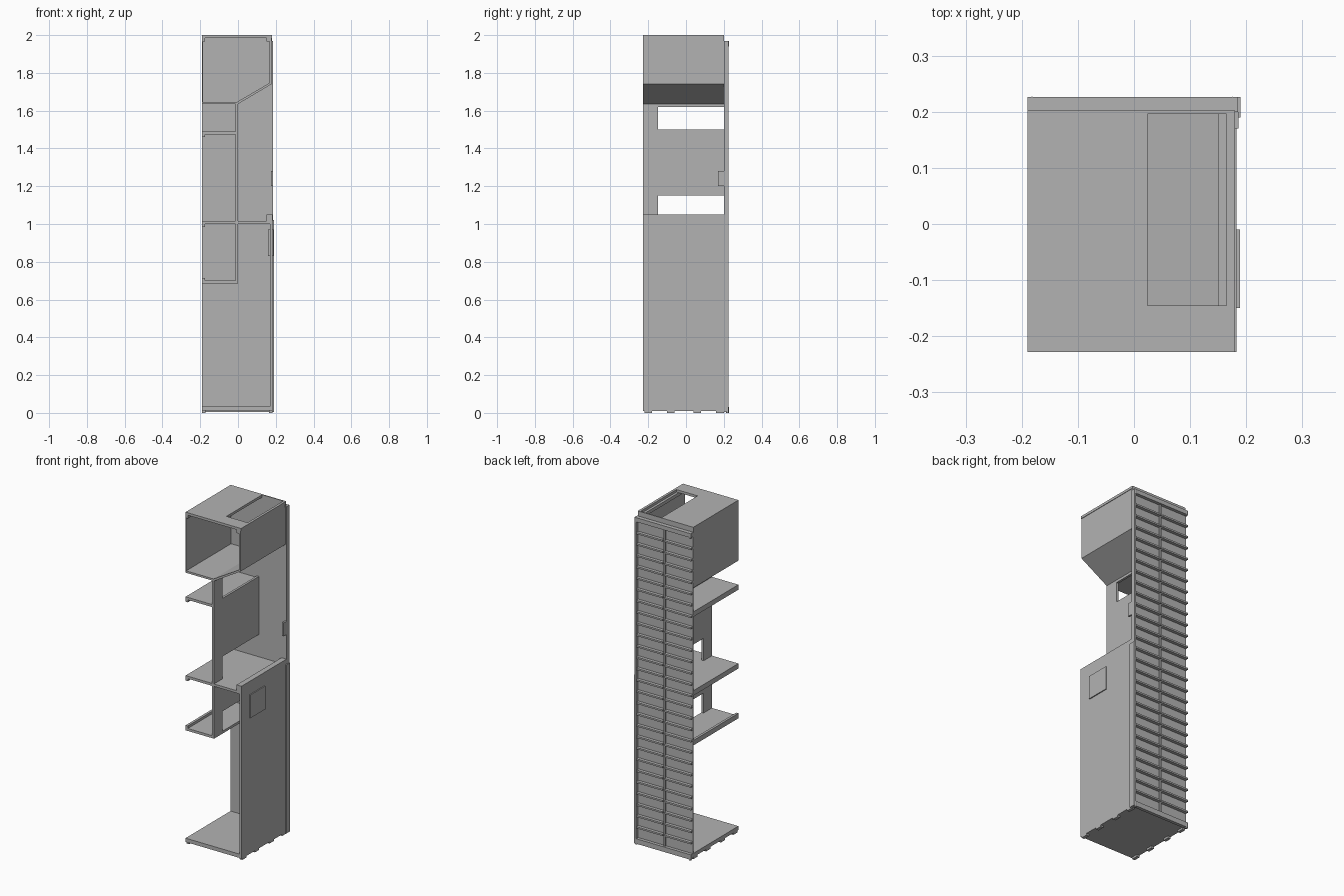
import bpy, bmesh
from mathutils import Vector

if "Cube" in bpy.data.objects:
    bpy.data.objects.remove(bpy.data.objects["Cube"], do_unlink=True)

grey = bpy.data.materials.new("plain_grey")
grey.use_nodes = True
COLOUR = (0.45, 0.45, 0.45, 1)
grey.diffuse_color = COLOUR
grey.node_tree.nodes["Principled BSDF"].inputs["Base Color"].default_value = COLOUR

FRONT, REAR = -0.228, 0.2      # depth of the carcass
LEFT, TOP = -0.19, 2.0


def finish(name, bm):
    bmesh.ops.recalc_face_normals(bm, faces=bm.faces)
    mesh = bpy.data.meshes.new(name)
    bm.to_mesh(mesh)
    bm.free()
    mesh.materials.append(grey)
    obj = bpy.data.objects.new(name, mesh)
    bpy.context.collection.objects.link(obj)
    return obj


def add_box(bm, x, y, z):
    verts = bmesh.ops.create_cube(bm, size=1)["verts"]
    for v in verts:
        v.co = Vector([(a + b) / 2 + c * (b - a) for (a, b), c in zip((x, y, z), v.co)])


def box(name, x, y, z):
    bm = bmesh.new()
    add_box(bm, x, y, z)
    return finish(name, bm)


def prism(name, points, place, offset):
    """Extrude a closed outline along an axis."""
    bm = bmesh.new()
    face = bm.faces.new([bm.verts.new(place(*p)) for p in points])
    new = bmesh.ops.extrude_face_region(bm, geom=[face])["geom"]
    verts = [g for g in new if isinstance(g, bmesh.types.BMVert)]
    bmesh.ops.translate(bm, verts=verts, vec=offset)
    return finish(name, bm)


def pin(name, x, y, z, radius, height):
    bm = bmesh.new()
    bmesh.ops.create_cone(bm, cap_ends=True, segments=12, radius1=radius,
                          radius2=radius, depth=height)
    bmesh.ops.translate(bm, verts=bm.verts, vec=(x, y, z))
    return finish(name, bm)


depth = (FRONT, REAR)

# Floor and feet
box("floor", (LEFT, 0.172), depth, (0.012, 0.035))
for i, y in enumerate((-0.2, -0.08, 0.06, 0.18)):
    for side, x in (("left", 0.165), ("right", LEFT)):
        box(f"foot_{side}_{i}", (x, x + 0.018), (y - 0.02, y + 0.02), (0, 0.012))

# Lower side wall with its hatch plates
box("lower_side_wall", (0.17, 0.183), depth, (0.01, 1.05))
box("hatch_outer", (0.183, 0.189), (-0.15, -0.01), (0.83, 0.97))
box("hatch_inner", (0.16, 0.17), (-0.15, -0.01), (0.83, 0.97))
box("wall_top_lip", (0.15, 0.17), depth, (1.015, 1.05))

# Shelves, each with a small lip on the open edge
for name, right, low, lip in (("lower_shelf", 0, 0.685, 0.7),
                              ("middle_shelf", 0.17, 1.0, 0.985),
                              ("upper_shelf", 0, 1.475, 1.46)):
    box(name, (LEFT, right), depth, (low, low + 0.015))
    box(name + "_lip", (LEFT, LEFT + 0.015), depth, (lip, lip + 0.015))

# Central divider with three notches open to the rear
outline = [(FRONT, 0.685), (REAR, 0.685)]
for low, high in ((0.7, 0.82), (1.015, 1.15), (1.5, 1.62)):
    outline += [(REAR, low), (-0.148, low), (-0.148, high), (REAR, high)]
outline += [(REAR, 1.64), (FRONT, 1.64)]
prism("divider", outline, lambda y, z: (-0.014, y, z), (0.014, 0, 0))

# Upper cabinet shell: thin left wall, floor, slope and right wall in one band
shell = [(LEFT, TOP - 0.01), (LEFT, 1.635), (0, 1.635), (0.177, 1.74), (0.177, TOP - 0.01),
         (0.167, TOP - 0.01), (0.167, 1.747), (-0.004, 1.647),
         (LEFT + 0.004, 1.647), (LEFT + 0.004, TOP - 0.01)]
prism("upper_shell", shell, lambda x, z: (x, FRONT, z), (0, REAR - FRONT, 0))

# Cabinet top, in three pieces around its long opening
box("top_left_panel", (LEFT, 0.024), depth, (1.985, TOP))
box("top_front_panel", (0.024, 0.15), (FRONT, -0.145), (1.985, TOP))
box("top_right_panel", (0.165, 0.18), depth, (1.985, TOP))
box("top_right_step", (0.15, 0.165), depth, (1.965, 1.985))
box("top_right_front", (0.15, 0.165), (FRONT, -0.145), (1.985, TOP))
box("top_rear_rim", (LEFT, 0.18), (0.196, 0.202), (1.965, TOP))
for side, x in (("left", 0.155), ("right", LEFT)):
    box(f"top_lip_{side}", (x, x + 0.015), depth, (1.965, 1.985))

# Rear panel with its frame
box("rear_panel", (LEFT, 0.178), (REAR, 0.207), (0.012, 1.97))
box("rear_post", (0.174, 0.185), (REAR, 0.226), (0.005, 1.97))
box("rear_lower_cover", (0.183, 0.19), (0.19, 0.226), (0.005, 1.02))
box("rear_top_rail", (LEFT, 0.185), (0.207, 0.226), (1.945, 1.97))
box("rear_bottom_rail", (LEFT, 0.185), (0.207, 0.226), (0.005, 0.035))
box("rear_centre_bar", (-0.012, -0.002), (0.207, 0.216), (0.035, 1.945))
box("latch", (0.175, 0.186), (0.17, REAR), (1.2, 1.28))
for side, x in (("left", 0.176), ("right", -0.182)):
    for end, z in (("top", 1.955), ("bottom", 0.015)):
        pin(f"hinge_pin_{end}_{side}", x, 0.22, z, 0.007, 0.03)

# Horizontal ribs in two columns
ribs = bmesh.new()
ROWS = 28
pitch = 1.91 / ROWS
for row in range(1, ROWS):
    z = 0.035 + row * pitch
    for a, b in ((LEFT, -0.014), (0, 0.172)):
        add_box(ribs, (a, b), (0.206, 0.226), (z - 0.005, z + 0.005))
finish("rear_ribs", ribs)
